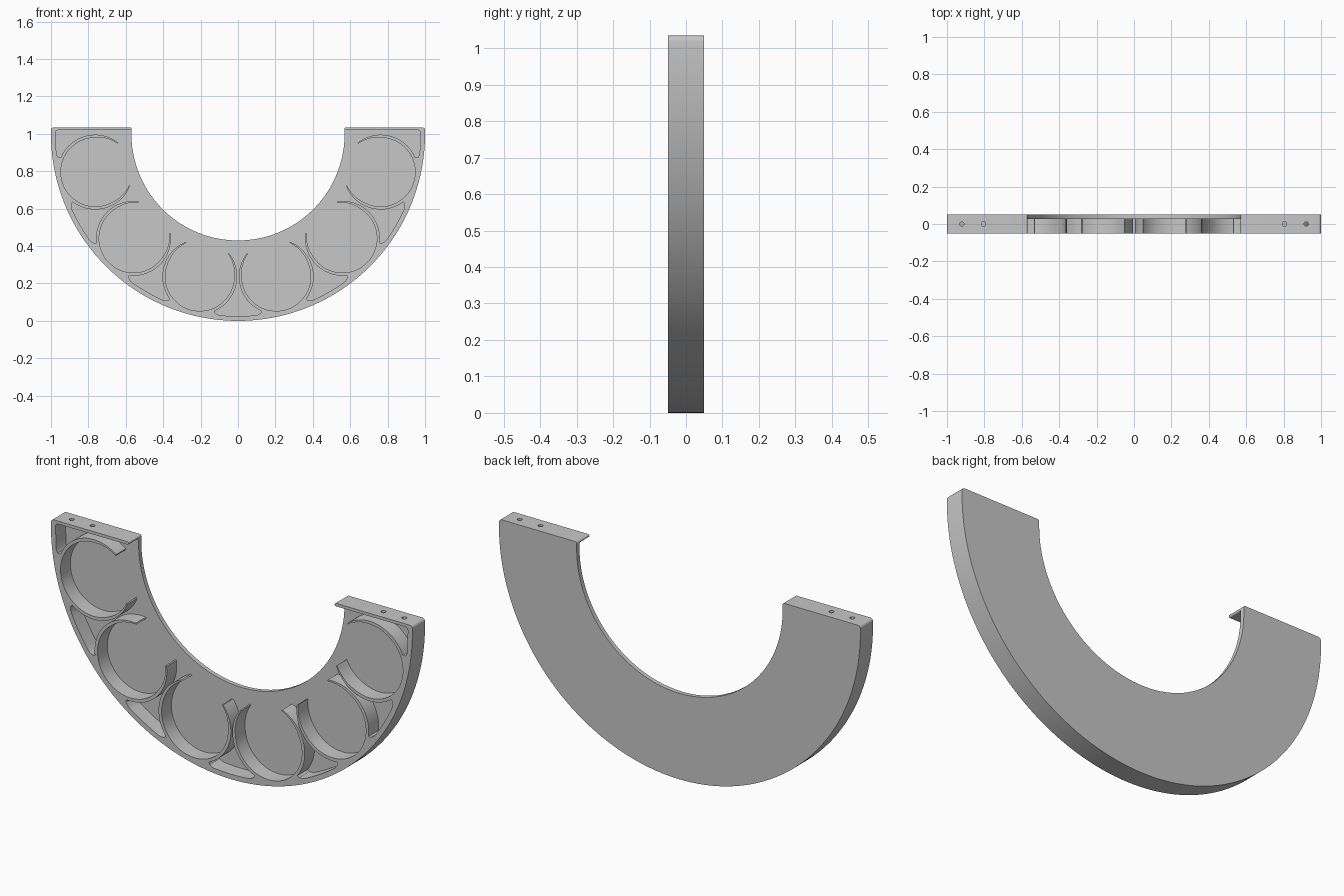
import bpy, bmesh
from math import cos, sin, radians
from mathutils import Vector
from mathutils.geometry import delaunay_2d_cdt

cube = bpy.data.objects.get("Cube")
if cube:
    bpy.data.objects.remove(cube, do_unlink=True)

OUTER, INNER, RIM = 1.0, 0.57, 0.975      # half ring radii
TOP, LEDGE = 1.035, 1.02                  # top flange height range
FRONT, FLOOR, BACK = -0.05, 0.028, 0.05   # depth layers
PITCH, WALL, POCKET = 0.79, 0.20, 0.184   # pocket circle, wall radii
CORNER, TIP = 38, 144                     # wall span from the outward direction
HUB = Vector((0, 1))

grey = bpy.data.materials.new("Grey plastic")
grey.use_nodes = True
grey.diffuse_color = (0.57, 0.57, 0.57, 1)
grey.node_tree.nodes["Principled BSDF"].inputs["Base Color"].default_value = grey.diffuse_color


def polar(center, radius, degrees):
    a = radians(degrees)
    return Vector((center[0] + radius * cos(a), center[1] + radius * sin(a)))


def arc(center, radius, start, end, steps):
    """Points on an arc in the xz plane; angles in degrees."""
    return [polar(center, radius, start + (end - start) * i / steps)
            for i in range(steps + 1)]


def mirrored(points):
    return [Vector((-p[0], p[1])) for p in reversed(points)]


def slab(name, outline, y0, y1):
    """Fill an xz outline and give it depth along y."""
    n = len(outline)
    edges = [(i, (i + 1) % n) for i in range(n)]
    points, _, tris, *_ = delaunay_2d_cdt(outline, edges, [], 1, 1e-5)
    bm = bmesh.new()
    near = [bm.verts.new((p[0], y0, p[1])) for p in points]
    far = [bm.verts.new((p[0], y1, p[1])) for p in points]
    opposite = dict(zip(near, far))
    for tri in tris:
        bm.faces.new([near[i] for i in tri])
    border = [tuple(e.verts) for e in bm.edges if e.is_boundary]
    for tri in tris:
        bm.faces.new([far[i] for i in reversed(tri)])
    for a, b in border:
        bm.faces.new((a, b, opposite[b], opposite[a]))
    bmesh.ops.recalc_face_normals(bm, faces=bm.faces)
    mesh = bpy.data.meshes.new(name)
    bm.to_mesh(mesh)
    bm.free()
    obj = bpy.data.objects.new(name, mesh)
    bpy.context.collection.objects.link(obj)
    mesh.materials.append(grey)
    return obj


# Outer boundary with rounded flange corners
small, large = 0.008, 0.015
right_top = (arc((INNER + small, TOP - small), small, 180, 90, 5)
             + arc((OUTER - large, TOP - large), large, 90, 0, 5))
boundary = right_top + arc(HUB, OUTER, 0, -180, 96) + mirrored(right_top)

# Back plate
back_plate = slab("back_plate", boundary + arc(HUB, INNER, -180, 0, 72), FLOOR, BACK)


# Pocket wall: up one horn, round the pocket, down the other horn
def cradle(angle):
    c = polar(HUB, PITCH, angle)
    pts = arc(c, WALL, angle - CORNER, angle - TIP + 1, 24)
    steps = 64
    for i in range(steps + 1):
        phi = -TIP + 2 * TIP * i / steps
        taper = max(0, (abs(phi) - 100) / (TIP - 100))
        pts.append(polar(c, POCKET + 0.010 * taper, angle + phi))
    return pts + arc(c, WALL, angle + TIP - 1, angle + CORNER, 24)


# Front frame: flange, rim and walls as one outline
flange_inside = (arc((INNER + 0.007, LEDGE + 0.007), 0.007, 180, 270, 4)
                 + arc((RIM - large, LEDGE - large), large, 90, 0, 4)
                 + [Vector((RIM - 0.004, 0.89)), Vector((0.963, 0.874))])
inside = [Vector((-p[0], p[1])) for p in flange_inside]
for k in range(6):
    angle = -165 + 30 * k
    inside += cradle(angle)
    if k < 5:
        # Rounded corners of the triangular gap between two pockets
        inside.append(polar(HUB, 0.966, angle + 7.8))
        inside += arc(HUB, RIM, angle + 9, angle + 21, 8)
        inside.append(polar(HUB, 0.966, angle + 22.2))
inside += reversed(flange_inside)
frame = slab("front_frame", boundary + inside, FRONT, FLOOR)

# Screw holes through the flanges
bm = bmesh.new()
for x in (-0.92, -0.805, 0.805, 0.92):
    hole = bmesh.ops.create_cone(bm, cap_ends=True, segments=12, radius1=0.012,
                                 radius2=0.012, depth=0.022)
    bmesh.ops.translate(bm, verts=hole["verts"], vec=(x, 0, (TOP + LEDGE) / 2))
mesh = bpy.data.meshes.new("hole_cutter")
bm.to_mesh(mesh)
bm.free()
cutter = bpy.data.objects.new("hole_cutter", mesh)
bpy.context.collection.objects.link(cutter)
cutter.hide_render = True

mod = frame.modifiers.new("Holes", 'BOOLEAN')
mod.operation = 'DIFFERENCE'
mod.solver = 'EXACT'
mod.object = cutter
bpy.context.view_layer.objects.active = frame
bpy.ops.object.modifier_apply(modifier=mod.name)
bpy.data.objects.remove(cutter, do_unlink=True)

# Smooth curved walls, crisp edges
for obj in bpy.context.view_layer.objects:
    obj.select_set(obj in (back_plate, frame))
bpy.ops.object.shade_smooth_by_angle(angle=radians(30))
